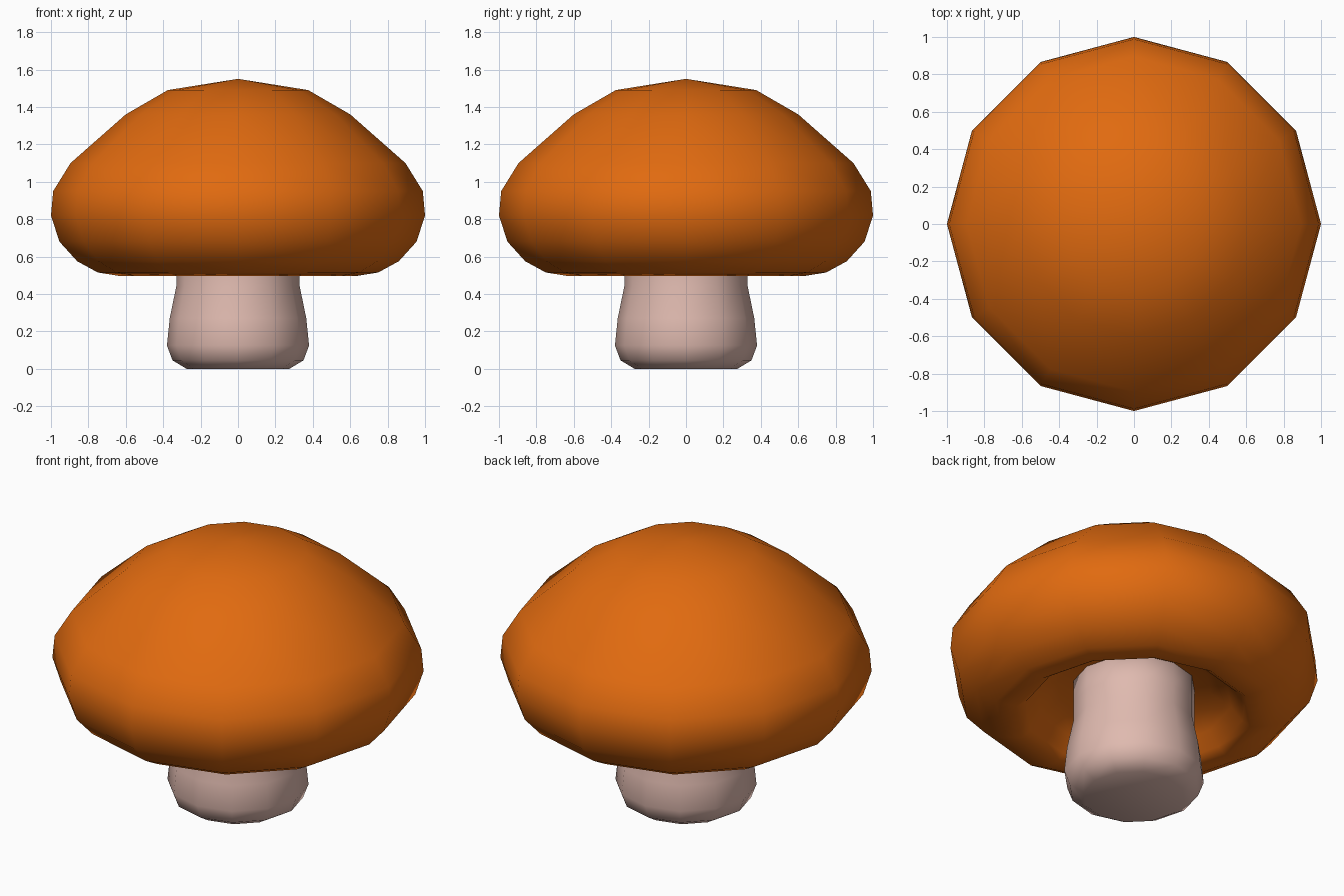
import bpy, bmesh, math

if "Cube" in bpy.data.objects:
    bpy.data.objects.remove(bpy.data.objects["Cube"])

SIDES = 12

def material(name, rgb):
    m = bpy.data.materials.new(name)
    m.diffuse_color = (*rgb, 1)
    m.use_nodes = True
    m.node_tree.nodes["Principled BSDF"].inputs["Base Color"].default_value = m.diffuse_color
    return m

def lathe(name, profile, mat):
    """Spin (radius, z) points around z; radius 0 makes a pole."""
    bm = bmesh.new()
    rings = []
    for r, z in profile:
        if r == 0:
            rings.append([bm.verts.new((0, 0, z))] * SIDES)
        else:
            rings.append([bm.verts.new((r * math.cos(2 * math.pi * i / SIDES),
                                        r * math.sin(2 * math.pi * i / SIDES), z))
                          for i in range(SIDES)])
    for a, b in zip(rings, rings[1:]):
        for i in range(SIDES):
            j = (i + 1) % SIDES
            quad = list(dict.fromkeys((a[i], a[j], b[j], b[i])))
            bm.faces.new(quad)
    bmesh.ops.recalc_face_normals(bm, faces=bm.faces)
    for f in bm.faces:
        f.smooth = True
    me = bpy.data.meshes.new(name)
    bm.to_mesh(me)
    bm.free()
    me.materials.append(mat)
    ob = bpy.data.objects.new(name, me)
    bpy.context.collection.objects.link(ob)
    return ob

orange = material("cap orange", (0.75, 0.145, 0.005))
pink = material("stem pale pink", (0.74, 0.49, 0.43))

# Cap: outer dome, rolled rim, hollow underside
lathe("cap", [(0, 1.55), (0.375, 1.49), (0.6, 1.36), (0.895, 1.10), (0.988, 0.95),
              (1.0, 0.82), (0.955, 0.68), (0.86, 0.575), (0.75, 0.515), (0.64, 0.497),
              (0.59, 0.53), (0.53, 0.61), (0.42, 0.68), (0, 0.71)], orange)

# Stem: rounded foot, narrowing up into the cap
lathe("stem", [(0, 0), (0.275, 0), (0.35, 0.045), (0.38, 0.125), (0.365, 0.27),
               (0.33, 0.44), (0.33, 0.55), (0.33, 0.72), (0, 0.72)], pink)
